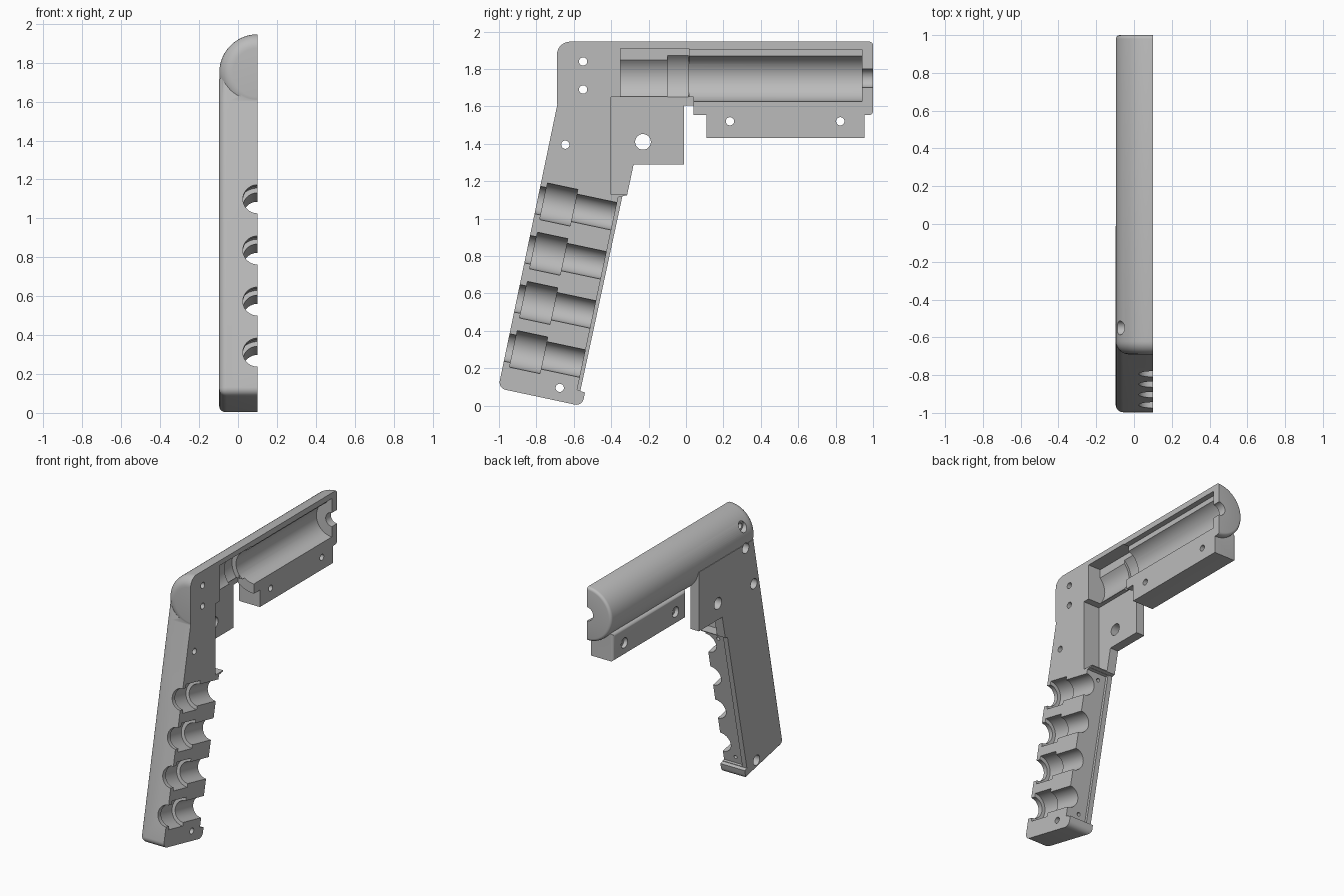
import bpy, bmesh, math
from mathutils import Vector

if "Cube" in bpy.data.objects:
    bpy.data.objects.remove(bpy.data.objects["Cube"])

SPLIT = 0.1      # flat mating face
OUTER = -0.097   # outer side of the shell
AXIS_Z = 1.75    # barrel axis height
TILT = math.radians(12)


def finish(name, bm):
    bmesh.ops.recalc_face_normals(bm, faces=bm.faces)
    mesh = bpy.data.meshes.new(name)
    bm.to_mesh(mesh)
    bm.free()
    ob = bpy.data.objects.new(name, mesh)
    bpy.context.collection.objects.link(ob)
    return ob


def prism(name, outline, x0, x1, round_test=None, radius=0.04):
    """Extrude a (y, z) outline along x, rounding the edges that pass the test."""
    bm = bmesh.new()
    face = bm.faces.new([bm.verts.new((x0, y, z)) for y, z in outline])
    ext = bmesh.ops.extrude_face_region(bm, geom=[face])
    bmesh.ops.translate(bm, vec=(x1 - x0, 0, 0),
                        verts=[v for v in ext["geom"] if isinstance(v, bmesh.types.BMVert)])
    if round_test:
        edges = [e for e in bm.edges if round_test(e.verts[0].co, e.verts[1].co)]
        bmesh.ops.bevel(bm, geom=edges, offset=radius, segments=6, profile=0.5,
                        affect='EDGES', clamp_overlap=True)
    return finish(name, bm)


def block(name, x0, x1, y0, y1, z0, z1, **kw):
    return prism(name, [(y0, z0), (y1, z0), (y1, z1), (y0, z1)], x0, x1, **kw)


def rod(name, start, end, r):
    """Cylinder between two points."""
    a, b = Vector(start), Vector(end)
    bm = bmesh.new()
    bmesh.ops.create_cone(bm, cap_ends=True, segments=48, radius1=r, radius2=r,
                          depth=(b - a).length)
    rot = Vector((0, 0, 1)).rotation_difference(b - a).to_matrix()
    bmesh.ops.rotate(bm, matrix=rot, verts=bm.verts)
    bmesh.ops.translate(bm, vec=(a + b) / 2, verts=bm.verts)
    return finish(name, bm)


def barrel_rod(r, y0, y1):
    return rod("bore_cutter", (SPLIT, y0, AXIS_Z), (SPLIT, y1, AXIS_Z), r)


def lathe(name, y0, y1, r, fillet0, fillet1):
    """Barrel with a rounded rim at each end, turned about the bore axis."""
    pts = [(y0, 0)]
    for i in range(9):
        a = math.radians(90) * i / 8
        pts.append((y0 + fillet0 * (1 - math.sin(a)), r - fillet0 * (1 - math.cos(a))))
    pts[1:] = reversed(pts[1:])
    for i in range(5):
        a = math.radians(90) * i / 4
        pts.append((y1 - fillet1 * (1 - math.sin(a)), r - fillet1 * (1 - math.cos(a))))
    pts.append((y1, 0))
    bm = bmesh.new()
    vs = [bm.verts.new((SPLIT, y, AXIS_Z + h)) for y, h in pts]
    es = [bm.edges.new(p) for p in zip(vs, vs[1:])]
    bmesh.ops.spin(bm, geom=vs + es, cent=(SPLIT, 0, AXIS_Z), axis=(0, 1, 0),
                   angle=math.tau, steps=96, use_duplicate=False)
    bmesh.ops.remove_doubles(bm, verts=bm.verts, dist=1e-5)
    return finish(name, bm)


def combine(target, tool, operation):
    bpy.context.view_layer.objects.active = target
    mod = target.modifiers.new("combine", 'BOOLEAN')
    mod.operation, mod.solver, mod.object = operation, 'EXACT', tool
    bpy.ops.object.modifier_apply(modifier=mod.name)
    bpy.data.objects.remove(tool)


# Grip and trigger housing slab, rounded on the outer back and bottom
def grip_round(a, b):
    back = lambda p: p.y < -0.66 and p.z < 1.73
    heel = lambda p: p.z < 0.1 and (p.y < -0.9 or p.z < 0.01)
    outer = a.x < OUTER + 0.01 and b.x < OUTER + 0.01
    if outer:
        return (back(a) and back(b)) or (heel(a) and heel(b))
    return abs(a.x - b.x) > 0.1 and heel(a) and heel(b)


shell = prism("grip_half_shell", [
    (-0.665, 1.72), (-0.69, 1.6), (-1.004, 0.093), (-0.555, -0.003), (-0.54, 0.07),
    (-0.565, 0.078), (-0.34, 1.12), (-0.315, 1.125), (-0.28, 1.29),
    (-0.01, 1.29), (-0.01, 1.72)], OUTER, 0.2, round_test=grip_round)

# Barrel housing and the rail under it
combine(shell, lathe("barrel", -0.69, 1.0, 0.196, 0.07, 0.02), 'UNION')
combine(shell, block("rail", -0.08, 0.2, 0.11, 0.955, 1.43, 1.63, radius=0.02,
                     round_test=lambda a, b: a.x < 0 and b.x < 0), 'UNION')

# Flat mating face, bore, muzzle hole, wire channel and rear chamber
cutters = [
    block("split_cutter", SPLIT, 0.6, -1.5, 1.5, -0.5, 2.5),
    barrel_rod(0.125, 0.0, 0.94),
    barrel_rod(0.05, 0.9, 1.1),
    block("channel_cutter", 0.06, 0.3, 0.0, 0.94, 1.8, 1.905),
    block("chamber_cutter", 0.0, 0.3, -0.35, 0.015, 1.64, 1.91),
    barrel_rod(0.14, -0.35, 0.01),
    barrel_rod(0.158, -0.1, 0.013),
    # Trigger pocket and the recessed strip on the finger side
    block("trigger_cutter", -0.03, 0.3, -0.4, 0.04, 1.13, 1.65),
    prism("strip_cutter", [(-0.362, 1.115), (-0.582, 0.085), (-0.545, 0.078),
                           (-0.32, 1.122)], -0.06, 0.3),
]

# Four stepped button holes across the grip
along = Vector((0, math.cos(TILT), -math.sin(TILT)))
for i in range(4):
    c = Vector((SPLIT, -0.68 - 0.0537 * i, 1.075 - 0.263 * i))
    cutters.append(rod("button_cutter", c - along * 0.3, c + along * 0.45, 0.075))
    cutters.append(rod("button_seat_cutter", c - along * 0.083, c + along * 0.083, 0.1))

# Strip screw holes
for y, z in [(-0.36, 1.07), (-0.56, 0.13)]:
    c = Vector((0.0, y, z))
    cutters.append(rod("strip_screw_cutter", c - along * 0.08, c + along * 0.06, 0.013))

# Counterbored screw holes, and the plain trigger pivot hole
for y, z in [(-0.55, 1.84), (-0.55, 1.69), (-0.645, 1.395), (0.235, 1.52),
             (0.825, 1.52), (-0.675, 0.095)]:
    cutters.append(rod("screw_cutter", (-0.3, y, z), (0.3, y, z), 0.022))
    cutters.append(rod("screw_head_cutter", (-0.3, y, z), (-0.05, y, z), 0.037))
cutters.append(rod("pivot_cutter", (-0.3, -0.23, 1.41), (0.3, -0.23, 1.41), 0.042))

for cutter in cutters:
    combine(shell, cutter, 'DIFFERENCE')

# Material and shading
mat = bpy.data.materials.new("plain grey")
grey = (0.5, 0.5, 0.5, 1)
mat.use_nodes = True
mat.diffuse_color = grey
mat.node_tree.nodes["Principled BSDF"].inputs["Base Color"].default_value = grey
shell.data.materials.clear()
shell.data.materials.append(mat)
bpy.ops.object.select_all(action='DESELECT')
shell.select_set(True)
bpy.context.view_layer.objects.active = shell
bpy.ops.object.shade_smooth_by_angle(angle=math.radians(30))
